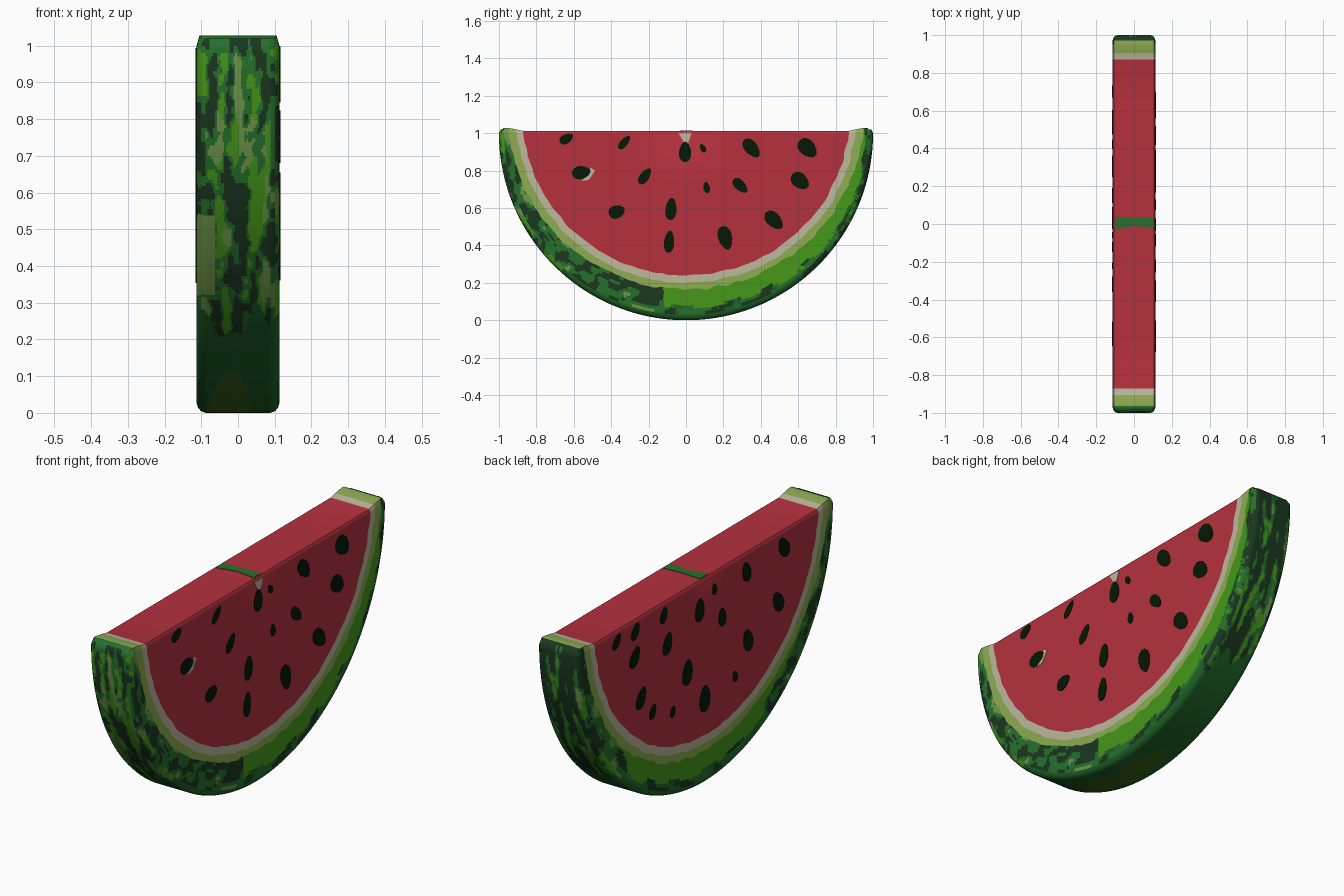
import bpy, bmesh, math
from mathutils import noise

if "Cube" in bpy.data.objects:
    bpy.data.objects.remove(bpy.data.objects["Cube"])

T = 0.113          # half thickness of the slice
STEPS = 320        # divisions along the half circle
ACROSS = 18        # rind columns on each half


def srgb(c):
    return [((v / 255 + 0.055) / 1.055) ** 2.4 for v in c] + [1.0]


COLOURS = [
    ("flesh red", (181, 49, 62)), ("pith cream", (190, 184, 158)),
    ("pale rind", (142, 172, 82)), ("bright green", (70, 152, 26)),
    ("leaf green", (38, 113, 44)), ("dark green", (27, 55, 31)),
    ("plain green", (30, 98, 38)), ("seed black green", (5, 24, 6)),
    ("dull olive", (112, 152, 74)), ("moss green", (56, 100, 24)),
]
MATS = []
for name, c in COLOURS:
    m = bpy.data.materials.new(name)
    m.diffuse_color = srgb(c)
    m.use_nodes = True
    m.node_tree.nodes["Principled BSDF"].inputs["Base Color"].default_value = m.diffuse_color
    MATS.append(m)
RED, PITH, PALE, BRIGHT, LEAF, DARK, PLAIN, SEED, OLIVE, MOSS = range(10)


def make_object(name, bm, mats):
    me = bpy.data.meshes.new(name)
    bm.to_mesh(me)
    bm.free()
    for m in mats:
        me.materials.append(m)
    ob = bpy.data.objects.new(name, me)
    bpy.context.collection.objects.link(ob)
    return ob


# ---- slice body: cross-section swept round a half circle ----
def section(th):
    s = math.sin(th)
    w = 0.008 * noise.noise((th * 12, 0.3, 0.2))
    w3 = 0.014 * noise.noise((th * 14, 5.3, 0.2))
    b1, b2, b3, b4 = 0.87 - 0.11 * s + w, 0.905 - 0.105 * s + w, 0.945 - 0.11 * s + w3, 0.972
    half = [(T, b1 * f) for f in (0, .35, .7, 1)] + [(T, b2)]
    half += [(T, b3 + (b4 - b3) * k / 8) for k in range(9)]
    half += [(T - .004, .986), (T - .012, .995)]
    e = T - .025
    half += [(e * (1 - k / (ACROSS - .5)), 1.0) for k in range(ACROSS)]
    return half + [(-x, r) for x, r in reversed(half)]


FLESH, PITH_I, PALE_I, SIDE_I = 3, 4, 5, 13     # section indices ending each band


def streak(x, y, z, th, k):
    """Mottled rind colour, streaked along the fruit."""
    if x < -.065 and y < 0 and .32 < z < .54:
        return OLIVE
    n = .8 * noise.noise((x * 36, th * 5, 3.3)) + .35 * noise.noise((x * 45, th * 24, 8.1))
    n2 = noise.noise((x * 18, th * 5, 17.7))
    if n > .13 + k:
        return OLIVE if n2 > .2 else BRIGHT
    return LEAF if n > -.06 + k else DARK


def rim(x, y, z, th):
    """Painted rind on the two cut sides."""
    r = math.hypot(y, 1 - z)
    n = noise.noise((r * 26, th * 11, 1.5)) + .3 * noise.noise((r * 60, th * 30, 6.1))
    if (x > 0 and y > -.12) or (x < 0 and -.45 < y < .62):
        if r < .92 + .045 * abs(y) + .02 * n:
            return BRIGHT
        return LEAF if n > -.1 else PLAIN if n > -.3 else DARK
    if r < .895 + .015 * n and x < 0:
        return BRIGHT
    return OLIVE if n > .45 else LEAF if n > -.08 else DARK


def band_colour(i, L, x, y, z, th):
    j = min(i, L - 2 - i)
    if j < FLESH:
        return RED
    if j < PITH_I:
        return PITH
    if j < PALE_I:
        return PALE
    if j < SIDE_I:
        return rim(x, y, z, th)
    if z < .27 + .1 * noise.noise((x * 22, y * 2, 4.4)):
        return MOSS if math.hypot((x + .02) / .06, (y + .12) / .35) < 1 else PLAIN
    return streak(x, y, z, th, .1 if y > 0 else 0)


def end_lift(r):
    """Top edge height: flat flesh with a slightly raised rind."""
    if r > .984:
        return .02
    return .012 + .016 * min(1, max(0, (r - .87) / .07))


bm = bmesh.new()
cols = []
for j in range(-1, STEPS + 2):
    th = math.pi * min(max(j, 0), STEPS) / STEPS
    end = j < 0 or j > STEPS
    col = []
    for x, r in section(th):
        y, z = r * math.cos(th), 1 - r * math.sin(th)
        if end:
            x -= math.copysign(.008, x) if abs(x) > T - .03 else 0
            y *= .99 if r > .984 else 1
            z = 1 + end_lift(r)
        col.append(bm.verts.new((x, y, z)))
    cols.append((th, col))

L = len(cols[0][1])
for (ta, a), (tb, b) in zip(cols, cols[1:]):
    for i in range(L - 1):
        f = bm.faces.new((a[i], a[i + 1], b[i + 1], b[i]))
        c = f.calc_center_median()
        f.material_index = band_colour(i, L, c.x, c.y, c.z, (ta + tb) / 2)

# flat top, closed across the thickness
for front, (th, c) in enumerate((cols[0], cols[-1])):
    for i in range(SIDE_I):
        f = bm.faces.new((c[i], c[i + 1], c[L - 2 - i], c[L - 1 - i]))
        f.material_index = RED if i < FLESH else PITH if i < PITH_I else PALE
        if front and i >= SIDE_I - 3:
            f.material_index = LEAF
    f = bm.faces.new(c[SIDE_I:L - SIDE_I])
    f.material_index = LEAF if front else DARK
bmesh.ops.remove_doubles(bm, verts=bm.verts, dist=1e-5)
bmesh.ops.dissolve_degenerate(bm, edges=bm.edges, dist=1e-6)
bmesh.ops.recalc_face_normals(bm, faces=bm.faces)
body = make_object("melon_slice", bm, MATS)
bpy.context.view_layer.objects.active = body
body.select_set(True)
bpy.ops.object.shade_smooth_by_angle(angle=math.radians(40))
body.select_set(False)


# ---- thin painted plates ----
def plate(bm, pts, out):
    """Extrude an outline of 3D points by a thin vector."""
    f = bm.faces.new([bm.verts.new(p) for p in pts])
    g = bmesh.ops.extrude_face_region(bm, geom=[f])
    vs = [v for v in g["geom"] if isinstance(v, bmesh.types.BMVert)]
    bmesh.ops.translate(bm, verts=vs, vec=out)


def seed(bm, side, y, z, length, width, deg):
    a = math.radians(deg)
    pts = []
    for k in range(14):
        t = 2 * math.pi * k / 14
        u = length / 2 * math.cos(t)
        v = width / 2 * math.sin(t) * (1 - .18 * math.cos(t))
        pts.append((side * (T - .002), y + u * math.cos(a) - v * math.sin(a),
                    z + u * math.sin(a) + v * math.cos(a)))
    plate(bm, pts, (side * .005, 0, 0))


def finish(name, bm, mat):
    bmesh.ops.recalc_face_normals(bm, faces=bm.faces)
    make_object(name, bm, [MATS[mat]])


# seeds: y, z, length, width, angle
RIGHT = [(-.64, .97, .08, .05, 30), (-.56, .79, .10, .07, 10), (-.33, .95, .09, .04, 50),
         (-.22, .77, .10, .05, 55), (-.37, .58, .09, .07, 20), (-.005, .9, .11, .065, 90),
         (.09, .92, .05, .03, 120), (.11, .71, .06, .035, 100), (.29, .72, .10, .055, -45),
         (.35, .92, .12, .07, -50), (.65, .92, .12, .085, -45), (.61, .745, .11, .08, -40),
         (.47, .535, .12, .075, -45), (.21, .44, .13, .075, -75), (-.08, .595, .12, .06, 85),
         (-.09, .42, .12, .055, 85)]
# seeds on the far side: y, z, scale
LEFT = [(-.6, .93, 1), (-.31, .92, .9), (-.555, .68, 1), (-.32, .58, 1), (-.22, .44, .5),
        (.015, .42, 1.15), (-.12, .77, .8), (-.06, .93, .5), (.055, .87, 1), (.305, .8, .95),
        (.335, .95, .7), (.555, .955, .75), (.7, .96, .7), (.56, .83, .95),
        (.15, .6, 1.1), (.51, .61, .95), (.42, .51, .65), (.265, .45, .5)]
bm = bmesh.new()
for s in RIGHT:
    seed(bm, 1, *s)
finish("right_seeds", bm, SEED)
bm = bmesh.new()
for y, z, size in LEFT:
    seed(bm, -1, y, z, .115 * size, .07 * size, 90 + 55 * y)
finish("left_seeds", bm, SEED)

# pale blemishes on the right face
bm = bmesh.new()
X = T - .002
plate(bm, [(X, -.04, 1.0), (X, .03, 1.0), (X, .012, .95), (X, 0, .93), (X, -.015, .96)], (.004, 0, 0))
plate(bm, [(X, -.56, .745), (X, -.52, .75), (X, -.485, .80), (X, -.51, .815), (X, -.535, .77)], (.004, 0, 0))
finish("pale_marks", bm, PITH)

# green crease across the top
bm = bmesh.new()
plate(bm, [(-.1, -.03, 1.01), (.0, -.01, 1.01), (.1, -.02, 1.01),
           (.1, .035, 1.01), (0, .03, 1.01), (-.1, .035, 1.01)], (0, 0, .004))
finish("top_mark", bm, LEAF)
